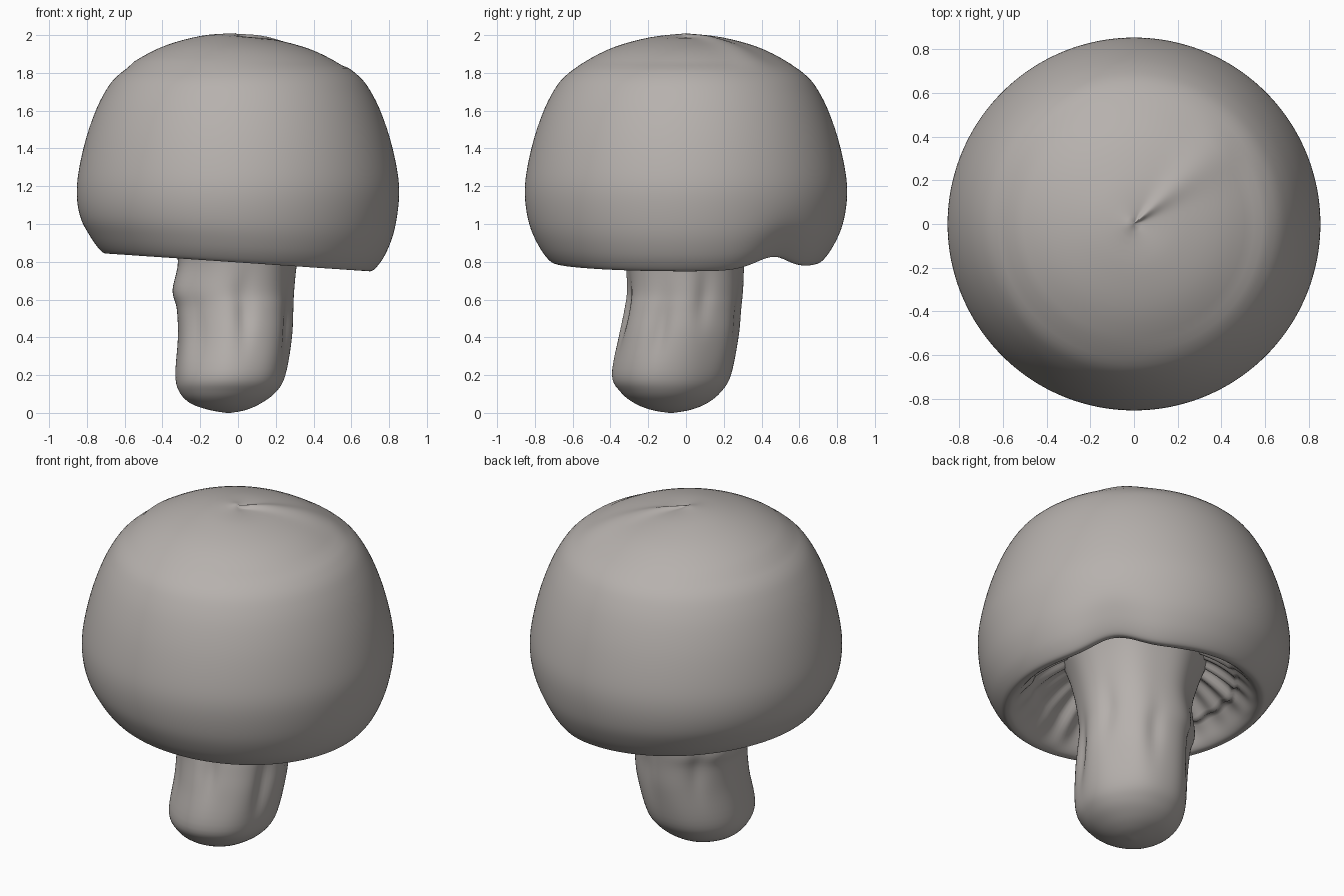
import bpy, bmesh, math

if "Cube" in bpy.data.objects:
    bpy.data.objects.remove(bpy.data.objects["Cube"])

mat = bpy.data.materials.new("warm_grey")
mat.diffuse_color = (0.47, 0.44, 0.42, 1)
mat.use_nodes = True
mat.node_tree.nodes["Principled BSDF"].inputs["Base Color"].default_value = mat.diffuse_color


def spline(pts, steps):
    """Catmull-Rom interpolation through tuples of any length."""
    out = []
    for i in range(len(pts) - 1):
        p0, p1 = pts[max(i - 1, 0)], pts[i]
        p2, p3 = pts[i + 1], pts[min(i + 2, len(pts) - 1)]
        for s in range(steps):
            t = s / steps
            out.append(tuple(
                0.5 * (2 * b + (c - a) * t + (2 * a - 5 * b + 4 * c - d) * t * t
                       + (3 * b - a - 3 * c + d) * t ** 3)
                for a, b, c, d in zip(p0, p1, p2, p3)))
    out.append(pts[-1])
    return out


def loft(name, rows, seg, place):
    """Skin rings; place(row, angle) gives each point. Ends are closed."""
    bm = bmesh.new()
    rings = [[bm.verts.new(place(r, 2 * math.pi * k / seg)) for k in range(seg)]
             for r in rows]
    for a, b in zip(rings, rings[1:]):
        for k in range(seg):
            j = (k + 1) % seg
            bm.faces.new((a[k], a[j], b[j], b[k]))
    bm.faces.new(rings[0])
    bm.faces.new(rings[-1])
    bmesh.ops.recalc_face_normals(bm, faces=bm.faces)
    me = bpy.data.meshes.new(name)
    bm.to_mesh(me)
    bm.free()
    me.materials.append(mat)
    me.polygons.foreach_set("use_smooth", [True] * len(me.polygons))
    ob = bpy.data.objects.new(name, me)
    bpy.context.collection.objects.link(ob)
    return ob


def bump(d, w):
    return math.exp(-(d / w) ** 2)


def wrap(a):
    return (a + math.pi) % (2 * math.pi) - math.pi


# Cap: dome, rolled rim and hollow underside; last value marks the gill zone
cap_profile = [
    (0.01, 2.0, 0), (0.2, 1.985, 0), (0.42, 1.92, 0), (0.62, 1.8, 0),
    (0.715, 1.68, 0), (0.79, 1.5, 0), (0.84, 1.3, 0), (0.853, 1.15, 0),
    (0.83, 1.0, 0), (0.78, 0.885, 0), (0.725, 0.81, 0), (0.69, 0.797, 0),
    (0.655, 0.815, 0), (0.60, 0.88, 0.5), (0.51, 0.97, 1), (0.41, 1.04, 1),
    (0.30, 1.08, 0.3), (0.1, 1.1, 0)]


def cap_point(row, a):
    r, z, g = row
    # the rim leans down to the right and has a notch at the back right
    k = max(0, min(1, (1.15 - z) / 0.3)) if r > 0.55 else 0.3
    k = k * k * (3 - 2 * k)
    z += k * (-0.047 * math.cos(a) + 0.065 * bump(wrap(a - 0.72), 0.24))
    # uneven gill folds
    z += g * (0.014 * math.sin(26 * a + 1.5 * math.sin(3 * a))
              + 0.008 * math.sin(17 * a))
    return (r * math.cos(a), r * math.sin(a), z)


loft("cap", spline(cap_profile, 5), 192, cap_point)

# Stem: rows of z, left, right, front, back limits
stem_rows = [
    (0.0, -0.06, -0.04, -0.09, -0.07), (0.015, -0.15, 0.04, -0.18, 0.02),
    (0.05, -0.25, 0.12, -0.27, 0.11), (0.11, -0.31, 0.20, -0.345, 0.185),
    (0.2, -0.332, 0.25, -0.39, 0.24), (0.4, -0.32, 0.283, -0.355, 0.28),
    (0.55, -0.327, 0.29, -0.325, 0.293), (0.65, -0.35, 0.294, -0.312, 0.302),
    (0.8, -0.322, 0.31, -0.32, 0.31), (0.95, -0.355, 0.345, -0.35, 0.345),
    (1.1, -0.41, 0.40, -0.40, 0.40)]
# dents: angle, height, depth
dents = [(-1.40, 0.53, 0.03), (-2.3, 0.42, 0.012), (-0.35, 0.45, 0.03),
         (0.35, 0.62, 0.02), (1.25, 0.5, 0.02), (2.3, 0.55, 0.025)]


def stem_point(row, a):
    z, x0, x1, y0, y1 = row
    s = 1.0
    for da, dz, depth in dents:
        s -= 2.5 * depth * bump(wrap(a - da), 0.16) * bump(z - dz, 0.16)
    s += 0.012 * math.sin(7 * a + 2 * z) * min(1, z * 3)
    return ((x0 + x1) / 2 + s * (x1 - x0) / 2 * math.cos(a),
            (y0 + y1) / 2 + s * (y1 - y0) / 2 * math.sin(a), max(z, 0))


loft("stem", spline(stem_rows, 5), 96, stem_point)
